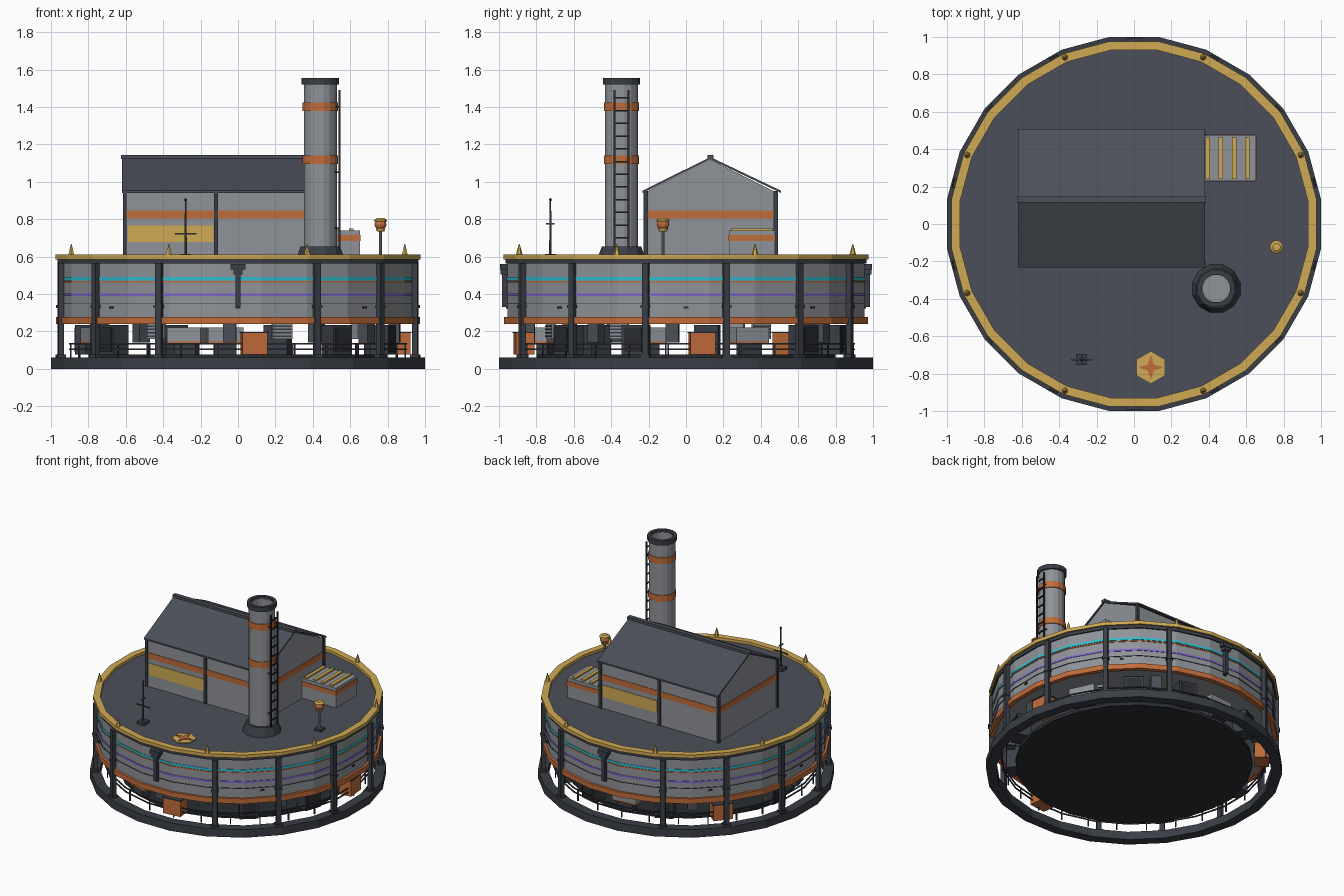
import bpy, bmesh
from math import sin, cos, pi, radians
from mathutils import Matrix

cube = bpy.data.objects.get("Cube")
if cube:
    bpy.data.objects.remove(cube, do_unlink=True)


def material(name, hexcode):
    rgb = [int(hexcode[i:i + 2], 16) / 255 for i in (0, 2, 4)]
    lin = [c / 12.92 if c < 0.04045 else ((c + 0.055) / 1.055) ** 2.4 for c in rgb] + [1]
    m = bpy.data.materials.new(name)
    m.use_nodes = True
    m.diffuse_color = lin
    m.node_tree.nodes["Principled BSDF"].inputs["Base Color"].default_value = lin
    return m


GREY = material("wall grey", "8f9398")
DECK = material("slate", "4b4f58")
DARK = material("frame dark", "3a3e46")
BLACK = material("near black", "292c31")
YELLOW = material("ochre yellow", "cfaa54")
ORANGE = material("rust orange", "c06c3a")
CYAN = material("cyan", "30bdd0")
PURPLE = material("violet", "8068cc")


def finish(name, bm, mat):
    bmesh.ops.recalc_face_normals(bm, faces=bm.faces)
    me = bpy.data.meshes.new(name)
    bm.to_mesh(me)
    bm.free()
    me.materials.append(mat)
    ob = bpy.data.objects.new(name, me)
    bpy.context.collection.objects.link(ob)
    return ob


def box(name, centre, size, mat, turn=0):
    bm = bmesh.new()
    m = Matrix.Translation(centre) @ Matrix.Rotation(turn, 4, "Z") @ Matrix.Diagonal((*size, 1))
    bmesh.ops.create_cube(bm, size=1, matrix=m)
    return finish(name, bm, mat)


def span(name, x, y, z, mat):
    """Box given by its low and high limits."""
    return box(name, [(a + b) / 2 for a, b in (x, y, z)], [b - a for a, b in (x, y, z)], mat)


def around(name, angle, r, z0, z1, width, depth, mat):
    """Box facing outward, angle in degrees from the front towards +x."""
    a = radians(angle)
    return box(name, (r * sin(a), -r * cos(a), (z0 + z1) / 2), (width, depth, z1 - z0), mat, a)


def lathe(name, profile, mat, at=(0, 0), sides=24, hollow=False):
    """Revolve (apothem, z) points; a hollow profile closes on itself."""
    bm = bmesh.new()
    k = 1 / cos(pi / sides)
    rings = [[bm.verts.new((at[0] + r * k * cos((i + 0.5) * 2 * pi / sides),
                            at[1] + r * k * sin((i + 0.5) * 2 * pi / sides), z))
              for i in range(sides)] for r, z in profile]
    pairs = list(zip(rings, rings[1:]))
    if hollow:
        pairs.append((rings[-1], rings[0]))
    else:
        bm.faces.new(rings[0])
        bm.faces.new(rings[-1])
    for a, b in pairs:
        for i in range(sides):
            j = (i + 1) % sides
            bm.faces.new((a[i], a[j], b[j], b[i]))
    return finish(name, bm, mat)


def band(name, r0, r1, z0, z1, mat, at=(0, 0), sides=24):
    return lathe(name, [(r0, z0), (r1, z0), (r1, z1), (r0, z1)], mat, at, sides, True)


def prism(name, points, offset, mat):
    """Extrude a flat outline along an offset."""
    bm = bmesh.new()
    face = bm.faces.new([bm.verts.new(p) for p in points])
    new = bmesh.ops.extrude_face_region(bm, geom=[face], use_keep_orig=True)["geom"]
    bmesh.ops.translate(bm, vec=offset, verts=[v for v in new if isinstance(v, bmesh.types.BMVert)])
    return finish(name, bm, mat)


# Ground ring, floor and drum
band("base_ring", 0.93, 1.0, 0, 0.06, DARK)
lathe("machine_floor", [(0.8, 0.05), (0.8, 0.075)], BLACK)
lathe("drum_wall", [(0.955, 0.25), (0.955, 0.58)], GREY)
lathe("roof_deck", [(0.95, 0.575), (0.95, 0.59)], DECK)
band("rim", 0.93, 0.977, 0.585, 0.61, YELLOW)
band("rim_support", 0.94, 0.965, 0.562, 0.585, DARK)
band("lower_band", 0.94, 0.972, 0.24, 0.278, ORANGE)
for name, z0, z1, mat in (("cyan_stripe", 0.472, 0.49, CYAN), ("orange_stripe", 0.461, 0.469, ORANGE),
                          ("violet_stripe", 0.388, 0.402, PURPLE), ("wall_seam", 0.345, 0.35, DARK)):
    band(name, 0.95, 0.959, z0, z1, mat)

# Posts: the front and back ones are short hanging brackets
for i in range(14):
    a = i * 360 / 14
    if i % 7 == 0:
        around("short_post", a, 0.97, 0.33, 0.56, 0.025, 0.03, DARK)
        around("short_post_head", a, 0.975, 0.53, 0.56, 0.08, 0.04, DARK)
        around("short_post_neck", a, 0.973, 0.505, 0.53, 0.05, 0.035, DARK)
    else:
        around("post", a, 0.972, 0.06, 0.565, 0.034, 0.03, DARK)
        around("post_clamp", a, 0.975, 0.325, 0.34, 0.045, 0.034, DARK)
        around("post_foot", a, 0.972, 0.06, 0.075, 0.05, 0.045, DARK)

# Rim spikes and wall vents
for i in range(8):
    a = radians(22.5 + 45 * i)
    at = (0.965 * sin(a), -0.965 * cos(a))
    lathe("rim_spike", [(0.016, 0.605), (0.012, 0.625), (0.002, 0.667)], YELLOW, at, 6)
    around("wall_vent", 45 * i + 45, 0.957, 0.322, 0.333, 0.025, 0.012, BLACK)

# Railing and machinery under the drum
for z in (0.1, 0.13):
    band("rail", 0.895, 0.903, z, z + 0.008, DARK)
for i in range(28):
    around("rail_post", i * 360 / 28 + 6, 0.9, 0.05, 0.138, 0.008, 0.008, DARK)
for a in (5.7, 95.7, 231):
    around("orange_cabinet", a, 0.87, 0.075, 0.19, 0.135, 0.1, ORANGE)
    around("cabinet_lid", a, 0.87, 0.19, 0.197, 0.145, 0.11, DARK)
for a in (40, 71, 140, 165, 205, 262, 306):
    around("dark_cabinet", a, 0.82, 0.075, 0.235, 0.13, 0.1, DARK)
    around("cabinet_door", a, 0.872, 0.09, 0.22, 0.1, 0.008, BLACK)
for a in (115, 185, 285, 340):
    around("grey_tank", a, 0.8, 0.145, 0.22, 0.19, 0.09, GREY)
    around("tank_stand", a, 0.8, 0.075, 0.145, 0.12, 0.06, DARK)
    around("tank_stripe", a, 0.8, 0.135, 0.145, 0.19, 0.09, ORANGE)
for a in (18, 62, 122, 250, 325):
    around("louver_panel", a, 0.76, 0.16, 0.25, 0.11, 0.02, GREY)
    for j in range(4):
        around("louver", a, 0.772, 0.17 + 0.018 * j, 0.178 + 0.018 * j, 0.1, 0.008, DARK)
for a in (-3, 55, 85, 150, 218, 297):
    around("hanging_unit", a, 0.84, 0.14, 0.25, 0.07, 0.06, DECK)

# House
X0, X1, Y0, Y1, YM = -0.605, 0.372, -0.215, 0.48, 0.13
prism("house", [(X0, Y0, 0.58), (X0, Y1, 0.58), (X0, Y1, 0.945), (X0, YM, 1.12), (X0, Y0, 0.945)],
      (X1 - X0, 0, 0), GREY)
prism("house_roof", [(-0.62, -0.232, 0.94), (-0.62, YM, 1.12), (-0.62, 0.508, 0.94),
                     (-0.62, 0.508, 0.952), (-0.62, YM, 1.132), (-0.62, -0.232, 0.952)], (1, 0, 0), DECK)
span("roof_ridge", (-0.625, 0.385), (0.115, 0.147), (1.122, 1.143), DECK)
span("house_stripe", (X0 - 0.004, X1 + 0.004), (Y0 - 0.004, Y1 + 0.004), (0.803, 0.845), ORANGE)
for side, x0, x1 in ((Y0, -0.587, -0.13), (Y1, -0.1, 0.355)):
    span("yellow_panel", (x0, x1), (side - 0.004, side + 0.004), (0.678, 0.767), YELLOW)
    for x in (X0, -0.117, X1):
        box("house_pillar", (x, side, 0.765), (0.02, 0.022, 0.37), DARK)

# Vent unit beside the house
span("vent_unit", (0.37, 0.652), (0.23, 0.475), (0.58, 0.738), GREY)
span("vent_stripe", (0.37, 0.656), (0.226, 0.479), (0.682, 0.716), ORANGE)
for i in range(4):
    x = 0.395 + 0.07 * i
    span("vent_slat", (x - 0.012, x + 0.012), (0.24, 0.462), (0.73, 0.75), YELLOW)

# Chimney with ladder
C = (0.44, -0.345)
lathe("chimney_foot", [(0.13, 0.585), (0.105, 0.655)], DARK, C, 12)
lathe("chimney", [(0.088, 0.6), (0.088, 1.54), (0.072, 1.54), (0.072, 1.46), (0.001, 1.46)], GREY, C, 16)
band("chimney_cap", 0.076, 0.1, 1.52, 1.555, DARK, C, 16)
for z in (1.094, 1.377):
    band("chimney_band", 0.08, 0.094, z, z + 0.047, ORANGE, C, 16)
for s in (-1, 1):
    box("ladder_rail", (0.542, C[1] + s * 0.037, 1.07), (0.01, 0.01, 0.84), BLACK)
    for z in (0.75, 1.05, 1.4):
        box("ladder_bracket", (0.525, C[1] + s * 0.037, z), (0.035, 0.008, 0.008), BLACK)
for i in range(12):
    box("ladder_rung", (0.542, C[1], 0.7 + 0.068 * i), (0.008, 0.07, 0.008), BLACK)

# Antenna
A = (-0.28, -0.725)
box("antenna_base", (*A, 0.6), (0.06, 0.06, 0.025), DARK)
lathe("antenna_mast", [(0.007, 0.6), (0.004, 0.9)], DECK, A, 8)
lathe("antenna_tip", [(0.003, 0.895), (0.009, 0.903), (0.003, 0.912)], DECK, A, 8)
box("antenna_crossbar", (*A, 0.722), (0.115, 0.008, 0.008), DECK)
box("antenna_short_bar", (*A, 0.775), (0.008, 0.045, 0.008), DECK)

# Lamp
L = (0.762, -0.123)
box("lamp_base", (*L, 0.597), (0.055, 0.055, 0.018), DARK)
lathe("lamp_pole", [(0.008, 0.59), (0.008, 0.745)], GREY, L, 8)
lathe("lamp_collar", [(0.02, 0.735), (0.026, 0.75)], YELLOW, L, 10)
lathe("lamp_globe", [(0.016, 0.745), (0.028, 0.758), (0.032, 0.772), (0.028, 0.786), (0.016, 0.797)], ORANGE, L, 10)
lathe("lamp_cap", [(0.034, 0.788), (0.034, 0.796), (0.02, 0.806)], YELLOW, L, 10)

# Deck marker: hexagon with a four-pointed star
M = (0.09, -0.767)
lathe("deck_marker", [(0.073, 0.589), (0.073, 0.597)], YELLOW, M, 6)
star = []
for i in range(8):
    r = 0.022 if i % 2 else 0.068
    star.append((M[0] + r * cos(i * pi / 4), M[1] + r * sin(i * pi / 4), 0.596))
prism("marker_star", star, (0, 0, 0.006), ORANGE)
